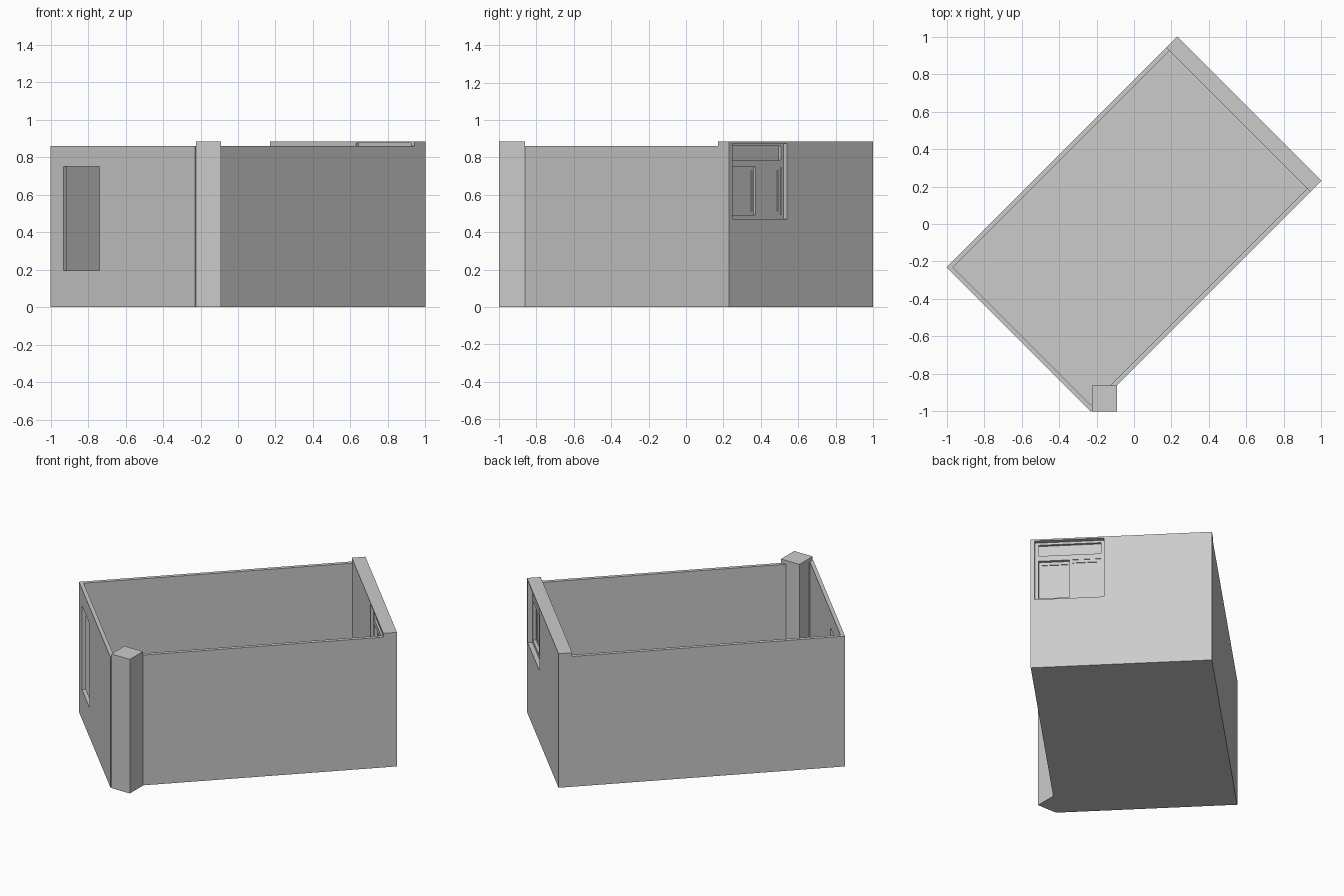
import bpy, bmesh
from math import radians
from mathutils import Matrix

cube = bpy.data.objects.get("Cube")
if cube:
    bpy.data.objects.remove(cube, do_unlink=True)

grey = bpy.data.materials.new("plain_grey")
grey.use_nodes = True
grey.diffuse_color = (0.6, 0.6, 0.6, 1)
grey.node_tree.nodes["Principled BSDF"].inputs["Base Color"].default_value = (0.6, 0.6, 0.6, 1)

TURN = Matrix.Rotation(radians(45), 4, 'Z')   # the room stands diagonally


def panel(name, u, v, z, holes=(), turn=TURN):
    """Slab spanning ranges u, v, z, pierced along u by (v0, v1, z0, z1) holes."""
    vs = sorted({*v, *(c for h in holes for c in h[:2])})
    zs = sorted({*z, *(c for h in holes for c in h[2:])})
    bm = bmesh.new()
    grid = [[bm.verts.new((u[0], a, b)) for b in zs] for a in vs]
    for i in range(len(vs) - 1):
        for j in range(len(zs) - 1):
            a, b = (vs[i] + vs[i + 1]) / 2, (zs[j] + zs[j + 1]) / 2
            if not any(h[0] < a < h[1] and h[2] < b < h[3] for h in holes):
                bm.faces.new((grid[i][j], grid[i + 1][j],
                              grid[i + 1][j + 1], grid[i][j + 1]))
    ext = bmesh.ops.extrude_face_region(bm, geom=bm.faces[:])
    moved = [e for e in ext["geom"] if isinstance(e, bmesh.types.BMVert)]
    bmesh.ops.translate(bm, verts=moved, vec=(u[1] - u[0], 0, 0))
    bmesh.ops.delete(bm, geom=[w for w in bm.verts if not w.link_faces], context='VERTS')
    bmesh.ops.recalc_face_normals(bm, faces=bm.faces[:])
    bm.transform(turn)
    mesh = bpy.data.meshes.new(name)
    bm.to_mesh(mesh)
    bm.free()
    mesh.materials.append(grey)
    obj = bpy.data.objects.new(name, mesh)
    bpy.context.collection.objects.link(obj)
    return obj


# Room size: half length, half width, wall thickness, wall heights
L, W, T = 0.87, 0.544, 0.024
LOW, HIGH = 0.86, 0.885
THICK_IN = 0.787                              # inner face of the thick end wall

# Floor and walls
panel("floor", (T - L, THICK_IN), (T - W, W - T), (0, 0.02))
for side, label in ((-1, "front"), (1, "back")):
    edges = sorted((side * W, side * (W - T)))
    panel(label + "_long_wall", (T - L, THICK_IN), edges, (0, LOW))
panel("thin_end_wall", (-L, T - L), (-W, W), (0, LOW), [(0.177, 0.445, 0.195, 0.75)])
window = (-0.52, -0.105, 0.47, 0.875)
panel("thick_end_wall", (THICK_IN, L), (-W, W), (0, HIGH), [window])

# Window: outer frame with a transom light above two sliding sashes
panel("window_frame", (0.805, 0.842), window[:2], window[2:],
      [(-0.5, -0.125, 0.785, 0.86), (-0.5, -0.125, 0.492, 0.75)])
panel("transom_glass", (0.818, 0.826), (-0.5, -0.125), (0.785, 0.86))
for label, u, v in (("outer", 0.824, (-0.315, -0.125)), ("inner", 0.808, (-0.5, -0.305))):
    z = (0.492, 0.75)
    rim = 0.02
    panel(label + "_sash", (u, u + 0.015), v, z,
          [(v[0] + rim, v[1] - rim, z[0] + rim, z[1] - rim)])
    panel(label + "_sash_glass", (u + 0.004, u + 0.01),
          (v[0] + rim, v[1] - rim), (z[0] + rim, z[1] - rim))

# Square column standing in the front corner
panel("corner_column", (-0.225, -0.09), (-1, -0.862), (0, HIGH), turn=Matrix())
